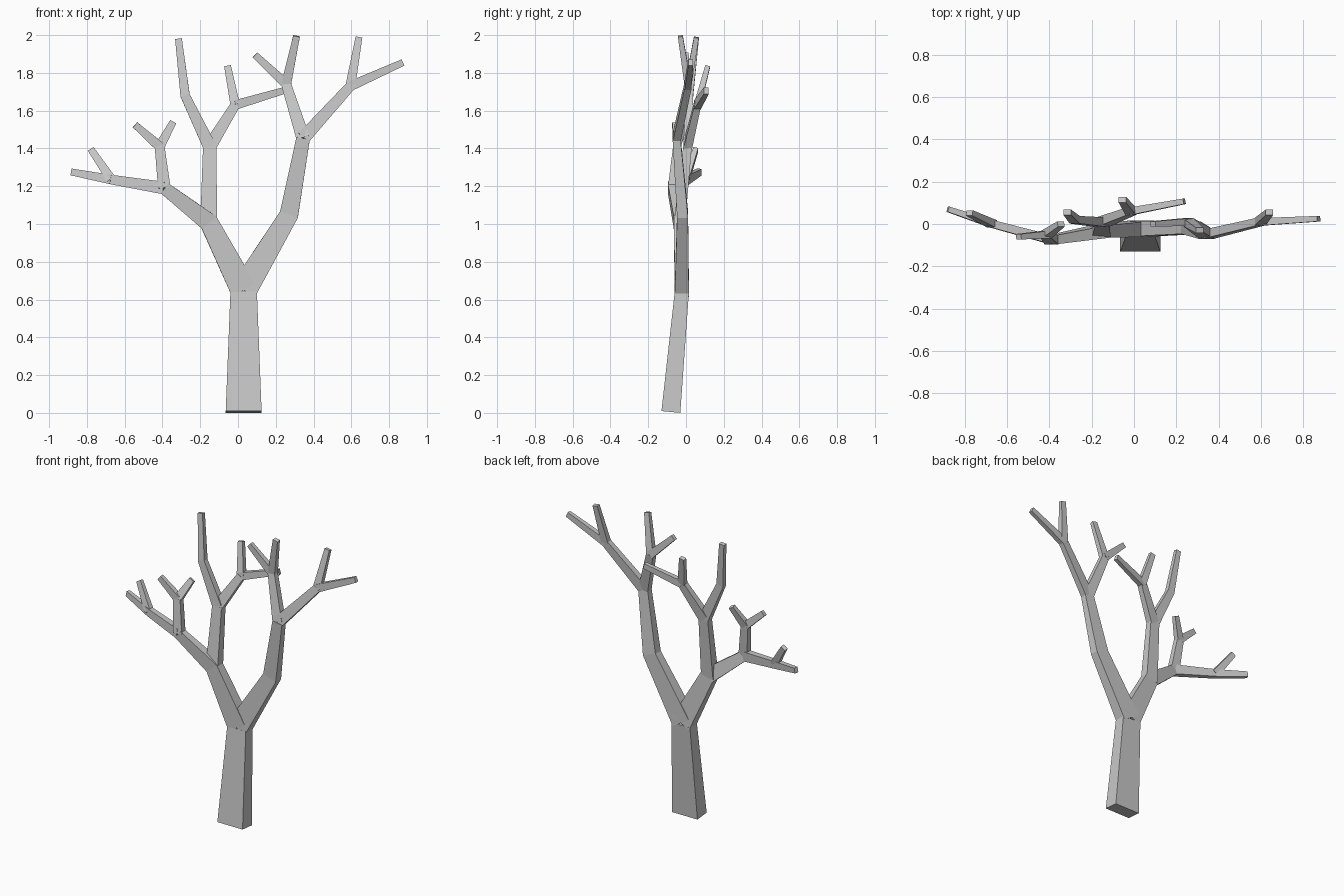
import bpy, bmesh
from mathutils import Vector

if "Cube" in bpy.data.objects:
    bpy.data.objects.remove(bpy.data.objects["Cube"])

bark = bpy.data.materials.new("grey bark")
bark.diffuse_color = (0.58, 0.58, 0.58, 1)
bark.use_nodes = True
bark.node_tree.nodes["Principled BSDF"].inputs["Base Color"].default_value = bark.diffuse_color


def limb(name, path):
    """Tapered four-sided limb; path rows are x, y, z, width, depth."""
    pts = [Vector(p[:3]) for p in path]
    bm = bmesh.new()
    rings = []
    for i, p in enumerate(path):
        # mitre each section between the neighbouring segments
        a = (pts[i] - pts[i - 1]).normalized() if i > 0 else Vector()
        b = (pts[i + 1] - pts[i]).normalized() if i < len(pts) - 1 else Vector()
        t = (a + b).normalized()
        y = Vector((0, 1, 0))
        v = (y - t * t.dot(y)).normalized()
        u = v.cross(t)
        w, d = p[3] / 2, p[4] / 2
        rings.append([bm.verts.new(pts[i] + u * w * sx + v * d * sy)
                      for sx, sy in ((-1, -1), (1, -1), (1, 1), (-1, 1))])
    bm.faces.new(rings[0][::-1])
    bm.faces.new(rings[-1])
    for r, s in zip(rings, rings[1:]):
        for k in range(4):
            n = (k + 1) % 4
            bm.faces.new((r[k], r[n], s[n], s[k]))
    bmesh.ops.recalc_face_normals(bm, faces=bm.faces)
    me = bpy.data.meshes.new(name)
    bm.to_mesh(me)
    bm.free()
    me.materials.append(bark)
    bpy.context.collection.objects.link(bpy.data.objects.new(name, me))


def twigs(name, node, tips):
    """Twigs that fan out from one fork."""
    for i, tip in enumerate(tips):
        limb(f"{name}_{i + 1}", [node, (*tip, 0.036, 0.026)])


# forks
crown = (0.03, -0.022, 0.65, 0.14, 0.075)
right_fork = (0.345, -0.05, 1.455, 0.072, 0.042)
left_elbow = (-0.155, -0.035, 1.01, 0.1, 0.06)
left_fork = (-0.39, -0.075, 1.19, 0.066, 0.042)
mid_fork = (-0.15, 0.008, 1.41, 0.07, 0.045)
n_right_in = (0.255, 0.01, 1.74, 0.052, 0.036)
n_right_out = (0.595, 0.01, 1.73, 0.052, 0.036)
n_mid = (-0.015, 0.06, 1.63, 0.05, 0.036)
n_left_up = (-0.415, -0.05, 1.41, 0.052, 0.036)
n_left_out = (-0.67, 0.0, 1.235, 0.05, 0.036)

# trunk and main limbs
limb("trunk", [(0.03, -0.08, 0.005, 0.19, 0.1), (0.03, -0.022, 0.64, 0.14, 0.075)])
limb("right_limb", [crown, (0.27, -0.018, 1.05, 0.1, 0.058), right_fork])
limb("left_limb", [crown, left_elbow, left_fork])
limb("middle_limb", [(-0.155, -0.035, 1.0, 0.09, 0.06), mid_fork])

# secondary branches
limb("right_inner_branch", [right_fork, n_right_in])
limb("right_outer_branch", [right_fork, n_right_out])
limb("middle_inner_branch", [mid_fork, n_mid])
limb("middle_tall_branch", [mid_fork, (-0.28, 0.02, 1.68, 0.05, 0.036),
                            (-0.315, 0.055, 1.98, 0.036, 0.026)])
limb("left_upper_branch", [left_fork, n_left_up])
limb("left_outer_branch", [left_fork, n_left_out])

# twigs
twigs("right_inner_twig", n_right_in, [(0.31, -0.03, 1.995), (0.09, 0.0, 1.895)])
twigs("right_outer_twig", n_right_out, [(0.64, 0.055, 1.988), (0.873, 0.025, 1.855)])
twigs("middle_twig", n_mid, [(-0.055, 0.115, 1.835), (0.238, 0.107, 1.705)])
twigs("left_upper_twig", n_left_up, [(-0.545, -0.06, 1.525), (-0.345, 0.0, 1.538)])
twigs("left_outer_twig", n_left_out, [(-0.88, 0.07, 1.275), (-0.778, 0.052, 1.395)])
